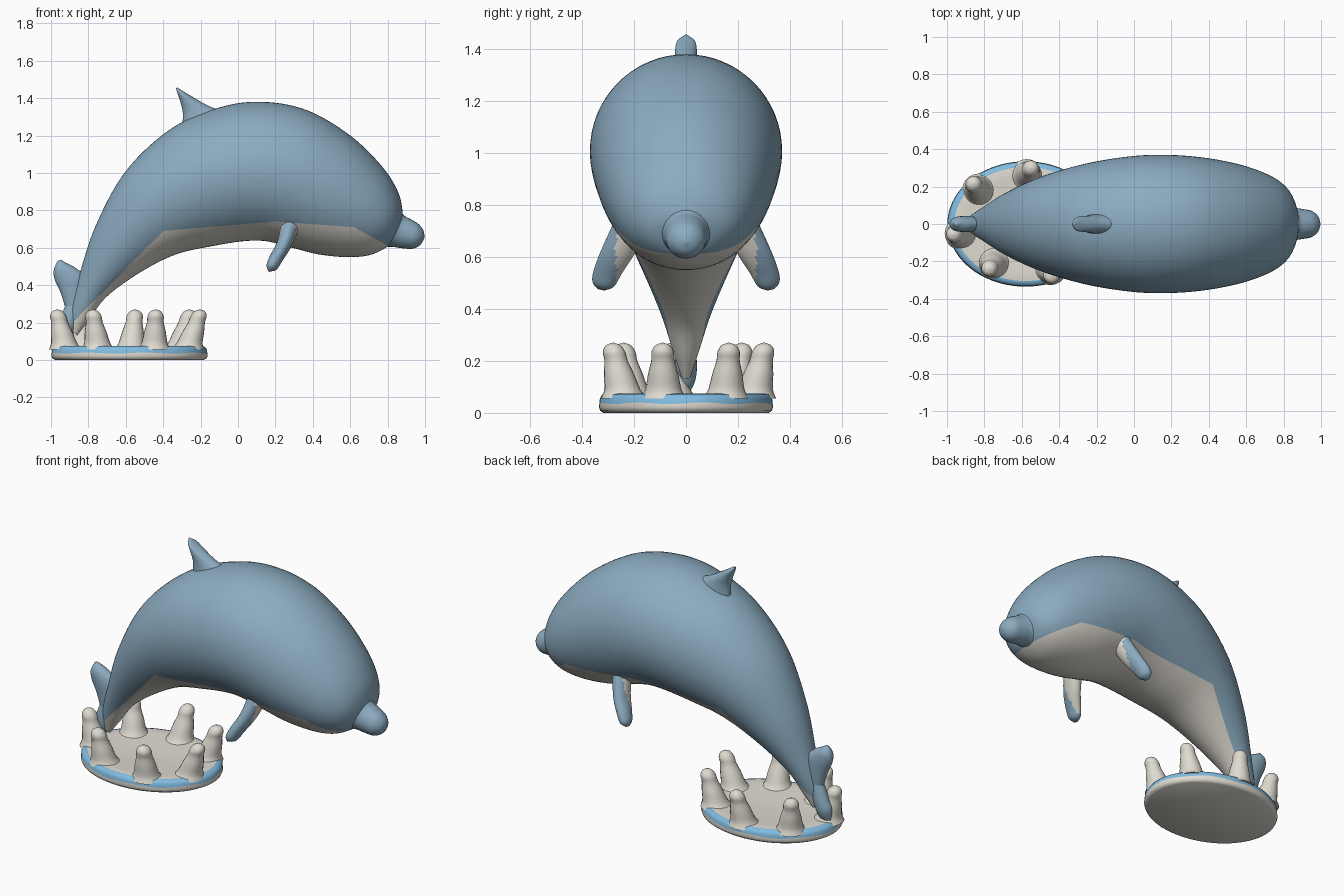
import bpy
import bmesh
from math import sin, cos, pi, radians
from mathutils import Vector

cube = bpy.data.objects.get("Cube")
if cube:
    bpy.data.objects.remove(cube, do_unlink=True)


def material(name, rgb):
    m = bpy.data.materials.new(name)
    m.use_nodes = True
    m.diffuse_color = (*rgb, 1)
    m.node_tree.nodes["Principled BSDF"].inputs["Base Color"].default_value = (*rgb, 1)
    return m


SKIN = material("slate blue", (0.26, 0.41, 0.53))
CREAM = material("cream", (0.74, 0.71, 0.64))
WATER = material("bright water blue", (0.22, 0.50, 0.75))


def finish(name, bm, mats, rule=None):
    """Turn a bmesh into a smooth object, colouring faces by the rule."""
    bmesh.ops.recalc_face_normals(bm, faces=bm.faces[:])
    bm.normal_update()
    if rule:
        for f in bm.faces:
            f.material_index = rule(f)
    mesh = bpy.data.meshes.new(name)
    bm.to_mesh(mesh)
    bm.free()
    for m in mats:
        mesh.materials.append(m)
    mesh.shade_smooth()
    mesh.set_sharp_from_angle(angle=radians(50))
    ob = bpy.data.objects.new(name, mesh)
    bpy.context.collection.objects.link(ob)
    return ob


def spline(points, steps):
    """Catmull-Rom samples through a list of vectors."""
    p = [points[0] * 2 - points[1], *points, points[-1] * 2 - points[-2]]
    out = []
    for i in range(1, len(p) - 2):
        a, b, c, d = p[i - 1:i + 3]
        for k in range(steps):
            t = k / steps
            out.append((b * 2 + (c - a) * t + (a * 2 - b * 5 + c * 4 - d) * t ** 2
                        + (b * 3 - a - c * 3 + d) * t ** 3) / 2)
    return out + [points[-1]]


def skin_rings(bm, rings):
    """Bridge closed rings of points and cap both ends."""
    loops = [[bm.verts.new(v) for v in ring] for ring in rings]
    n = len(loops[0])
    for lo, hi in zip(loops, loops[1:]):
        for i in range(n):
            j = (i + 1) % n
            bm.faces.new((lo[i], lo[j], hi[j], hi[i]))
    bm.faces.new(loops[0][::-1])
    bm.faces.new(loops[-1])


def loft(stations, n=28, steps=5, side=(0, 1, 0)):
    """Oval sections: each station is one edge, the other edge, half thickness."""
    firsts = spline([Vector(s[0]) for s in stations], steps)
    seconds = spline([Vector(s[1]) for s in stations], steps)
    widths = spline([Vector((s[2], 0, 0)) for s in stations], steps)
    side = Vector(side).normalized()
    rings = []
    for a, b, w in zip(firsts, seconds, widths):
        w = max(w.x, 0.002)
        rings.append([(a + b) / 2 + (a - b) / 2 * cos(2 * pi * i / n)
                      + side * w * sin(2 * pi * i / n) for i in range(n)])
    bm = bmesh.new()
    skin_rings(bm, rings)
    return bm


def flat(rows):
    """Stations lying in the centre plane: x, z, x, z, half thickness."""
    return [((a, 0, b), (c, 0, d), w) for a, b, c, d, w in rows]


# Body: back edge, belly edge and half width, from tail to head
body = loft(flat([
    (-0.90, 0.17, -0.86, 0.13, 0.02),
    (-0.90, 0.27, -0.80, 0.21, 0.05),
    (-0.85, 0.45, -0.70, 0.34, 0.10),
    (-0.76, 0.72, -0.52, 0.47, 0.18),
    (-0.60, 1.01, -0.33, 0.565, 0.26),
    (-0.36, 1.235, -0.13, 0.61, 0.325),
    (-0.10, 1.35, 0.03, 0.635, 0.36),
    (0.13, 1.38, 0.15, 0.635, 0.37),
    (0.37, 1.335, 0.29, 0.60, 0.36),
    (0.60, 1.20, 0.43, 0.565, 0.33),
    (0.77, 1.035, 0.58, 0.55, 0.28),
    (0.855, 0.90, 0.70, 0.56, 0.22),
    (0.88, 0.79, 0.79, 0.60, 0.14),
    (0.875, 0.72, 0.84, 0.65, 0.03),
]), n=64, steps=7)

# Belly colour: cut along the border lines, then fill below all of them
border = [Vector(p) for p in ((-0.87, 0, 0.215), (-0.40, 0, 0.69), (0.20, 0, 0.74),
                              (0.62, 0, 0.71), (0.82, 0, 0.60))]
planes = [(p, Vector((p.z - q.z, 0, q.x - p.x)).normalized())
          for p, q in zip(border, border[1:])]
for co, no in planes:
    bmesh.ops.bisect_plane(body, geom=body.verts[:] + body.edges[:] + body.faces[:],
                           plane_co=co, plane_no=no)


def belly(face):
    c = face.calc_center_median()
    return int(all((c - co).dot(no) < 0 for co, no in planes))


finish("body", body, [SKIN, CREAM], belly)

# Beak
finish("beak", loft(flat([
    (0.85, 0.83, 0.76, 0.60, 0.12),
    (0.885, 0.775, 0.82, 0.605, 0.09),
    (0.925, 0.752, 0.88, 0.597, 0.08),
    (0.965, 0.727, 0.935, 0.595, 0.07),
    (0.99, 0.695, 0.975, 0.615, 0.042),
    (0.998, 0.66, 0.996, 0.65, 0.004),
])), [SKIN])

# Dorsal fin
finish("dorsal_fin", loft(flat([
    (-0.06, 1.32, -0.30, 1.22, 0.06),
    (-0.16, 1.36, -0.295, 1.32, 0.046),
    (-0.24, 1.405, -0.31, 1.385, 0.042),
    (-0.29, 1.435, -0.325, 1.43, 0.034),
    (-0.322, 1.456, -0.332, 1.455, 0.004),
])), [SKIN])

# Tail flukes
finish("upper_fluke", loft(flat([
    (-0.82, 0.30, -0.91, 0.23, 0.035),
    (-0.82, 0.44, -0.945, 0.35, 0.042),
    (-0.865, 0.49, -0.98, 0.43, 0.042),
    (-0.915, 0.517, -0.985, 0.48, 0.034),
    (-0.945, 0.535, -0.965, 0.53, 0.006),
])), [SKIN])
finish("lower_fluke", loft(flat([
    (-0.84, 0.27, -0.92, 0.30, 0.035),
    (-0.87, 0.17, -0.96, 0.20, 0.042),
    (-0.90, 0.10, -0.98, 0.15, 0.035),
    (-0.95, 0.06, -0.975, 0.08, 0.006),
])), [SKIN])

# Flippers, cream on the inner half
for s, label in ((1, "back"), (-1, "front")):
    rows = [((0.27, s * 0.16, 0.69), (0.29, s * 0.27, 0.75), 0.05),
            ((0.245, s * 0.20, 0.61), (0.25, s * 0.325, 0.63), 0.04),
            ((0.205, s * 0.245, 0.54), (0.205, s * 0.355, 0.55), 0.036),
            ((0.18, s * 0.275, 0.49), (0.18, s * 0.36, 0.505), 0.03),
            ((0.165, s * 0.31, 0.472), (0.165, s * 0.34, 0.478), 0.005)]
    finish(label + "_flipper", loft(rows, side=(0.91, 0, -0.42)), [SKIN, CREAM],
           lambda f: int(abs(f.calc_center_median().y) < 0.27))

# Splash base: oval disc with a bright band around the rim
CENTRE = Vector((-0.58, 0, 0))
RX, RY, SEG = 0.418, 0.335, 72
profile = [(0.95, 0), (0.985, 0.008), (1, 0.022), (0.995, 0.037), (0.99, 0.055),
           (0.965, 0.07), (0.91, 0.075), (0.75, 0.072), (0.4, 0.065), (0.02, 0.06)]
base = bmesh.new()
skin_rings(base, [[CENTRE + Vector((RX * r * cos(2 * pi * i / SEG),
                                    RY * r * sin(2 * pi * i / SEG),
                                    z + (0.003 * sin(16 * pi * i / SEG) if z == 0.037 else 0)))
                   for i in range(SEG)] for r, z in profile])


def rim(face):
    c = face.calc_center_median() - CENTRE
    r = ((c.x / RX) ** 2 + (c.y / RY) ** 2) ** 0.5
    return int(c.z > 0.036 and r > 0.92)


finish("splash_base", base, [CREAM, WATER], rim)

# Splash columns: foot and tip positions, leaning outwards
shape = [(0.055, 0.09), (0.09, 0.07), (0.15, 0.058), (0.20, 0.045),
         (0.235, 0.043), (0.26, 0.028), (0.27, 0.003)]
columns = [(-0.91, -0.05, -0.965, -0.055), (-0.74, -0.20, -0.775, -0.24),
           (-0.45, -0.225, -0.44, -0.28), (-0.29, -0.085, -0.205, -0.09),
           (-0.33, 0.15, -0.26, 0.165), (-0.58, 0.245, -0.55, 0.30),
           (-0.82, 0.17, -0.86, 0.215)]
for k, (fx, fy, tx, ty) in enumerate(columns):
    rows = []
    for z, r in shape:
        t = min(z / 0.25, 1)
        c = Vector((fx, fy, z)).lerp(Vector((tx, ty, z)), t)
        rows.append((c + Vector((r, 0, 0)), c - Vector((r, 0, 0)), r))
    finish(f"splash_column_{k + 1}", loft(rows, n=20, steps=4), [CREAM])
